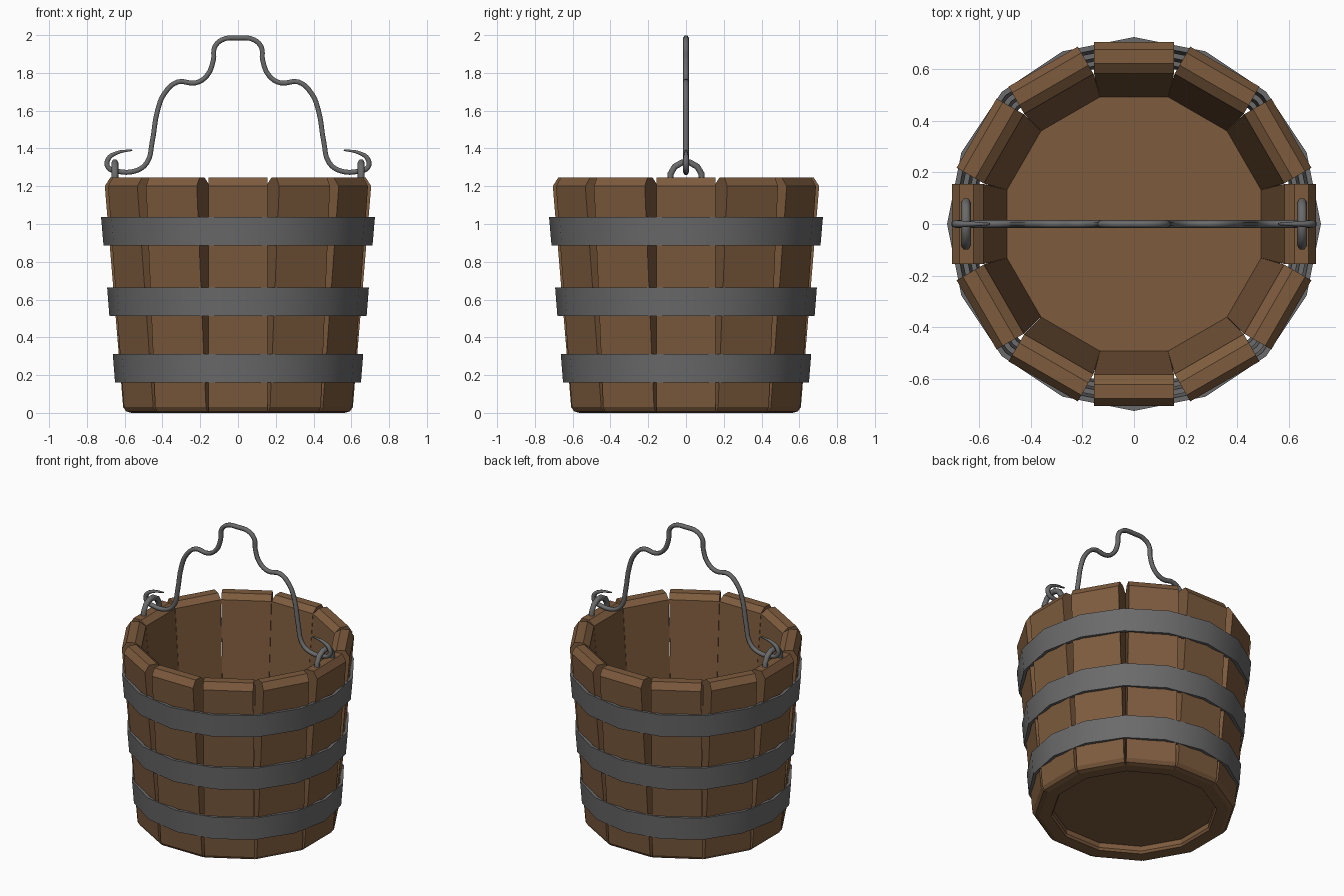
import bpy, bmesh, math
from mathutils import Matrix

if "Cube" in bpy.data.objects:
    bpy.data.objects.remove(bpy.data.objects["Cube"])


def material(name, rgb):
    m = bpy.data.materials.new(name)
    m.diffuse_color = (*rgb, 1)
    m.use_nodes = True
    m.node_tree.nodes["Principled BSDF"].inputs["Base Color"].default_value = m.diffuse_color
    return m


wood = material("brown wood", (0.205, 0.105, 0.047))
iron = material("grey iron", (0.145, 0.145, 0.147))
T15 = math.tan(math.radians(15))


def finish(name, bm, mat, smooth=None):
    bmesh.ops.recalc_face_normals(bm, faces=bm.faces)
    me = bpy.data.meshes.new(name)
    bm.to_mesh(me)
    bm.free()
    me.materials.append(mat)
    ob = bpy.data.objects.new(name, me)
    bpy.context.collection.objects.link(ob)
    if smooth:
        bpy.ops.object.select_all(action='DESELECT')
        ob.select_set(True)
        bpy.context.view_layer.objects.active = ob
        bpy.ops.object.shade_smooth_by_angle(angle=math.radians(smooth))
    return ob


def lathe(bm, profile, n, start=0.0):
    """Closed (radius, z) profile swept round the z axis in n steps."""
    rings = []
    for i in range(n):
        a = start + 2 * math.pi * i / n
        rings.append([bm.verts.new((r * math.cos(a), r * math.sin(a), z)) for r, z in profile])
    k = len(profile)
    for i in range(n):
        p, q = rings[i], rings[(i + 1) % n]
        for j in range(k):
            bm.faces.new((p[j], q[j], q[(j + 1) % k], p[(j + 1) % k]))


# staves: chamfered, outward leaning planks
STAVE = [(0.495, 0.0), (0.565, 0.0), (0.592, 0.008), (0.608, 0.03), (0.705, 1.20),
         (0.677, 1.245), (0.622, 1.245), (0.583, 1.215), (0.486, 0.015)]
for i in range(12):
    bm = bmesh.new()
    sides = []
    for s in (-1, 1):
        sides.append([bm.verts.new((r, s * min(0.155, r * T15), z)) for r, z in STAVE])
    a, b = sides
    bm.faces.new(a)
    bm.faces.new(b)
    for j in range(len(STAVE)):
        k = (j + 1) % len(STAVE)
        bm.faces.new((a[j], a[k], b[k], b[j]))
    bm.transform(Matrix.Rotation(math.radians(30 * i), 4, 'Z'))
    finish(f"stave_{i + 1}", bm, wood)

# floor board: twelve-sided disc set just above the bottom rim
bm = bmesh.new()
bmesh.ops.create_cone(bm, cap_ends=True, segments=12, radius1=0.512, radius2=0.515, depth=0.05,
                      matrix=Matrix.Translation((0, 0, 0.075)) @ Matrix.Rotation(math.radians(15), 4, 'Z'))
finish("floor_board", bm, wood)

# hoops: sixteen-sided tapered bands
for name, z0, z1, r0, r1 in (("hoop_low", 0.16, 0.312, 0.651, 0.663),
                             ("hoop_middle", 0.513, 0.665, 0.681, 0.693),
                             ("hoop_top", 0.885, 1.037, 0.712, 0.725)):
    bm = bmesh.new()
    lathe(bm, [(r0 - 0.02, z0), (r0, z0), (r1, z1), (r1 - 0.02, z1)], 16)
    finish(name, bm, iron, 40)


def tube(name, pts, radius, res, sides):
    """Round wire through (x, y, z, thickness) points."""
    cu = bpy.data.curves.new(name, 'CURVE')
    cu.dimensions = '3D'
    cu.bevel_depth = radius
    cu.bevel_resolution = sides
    cu.resolution_u = res
    cu.use_fill_caps = True
    sp = cu.splines.new('BEZIER')
    sp.bezier_points.add(len(pts) - 1)
    for bp, (x, y, z, w) in zip(sp.bezier_points, pts):
        bp.co = (x, y, z)
        bp.radius = w
        bp.handle_left_type = bp.handle_right_type = 'AUTO'
    cu.materials.append(iron)
    ob = bpy.data.objects.new(name, cu)
    bpy.context.collection.objects.link(ob)
    bpy.ops.object.select_all(action='DESELECT')
    ob.select_set(True)
    bpy.context.view_layer.objects.active = ob
    bpy.ops.object.convert(target='MESH')


# handle: bent wire with hooked, thinning ends
HALF = [(0.56, 1.391, 0.3), (0.64, 1.377, 0.7), (0.688, 1.343, 1), (0.688, 1.30, 1), (0.645, 1.281, 1),
        (0.54, 1.282, 1), (0.482, 1.325, 1), (0.455, 1.43, 1), (0.426, 1.60, 1), (0.39, 1.69, 1),
        (0.32, 1.752, 1), (0.225, 1.747, 1), (0.165, 1.785, 1), (0.13, 1.87, 1), (0.124, 1.935, 1),
        (0.085, 1.975, 1)]
path = [(-x, 0, z, w) for x, z, w in HALF] + [(0, 0, 1.985, 1)]
path += [(x, 0, z, w) for x, z, w in reversed(HALF)]
tube("handle", path, 0.015, 4, 1)

# eyelets: half loops standing on the side staves
for name, s in (("eyelet_left", -1), ("eyelet_right", 1)):
    arc = [(s * 0.652, 0.085 * math.cos(a), 1.243 + 0.085 * math.sin(a), 1)
           for a in (math.radians(-15 + 30 * i) for i in range(8))]
    tube(name, arc, 0.019, 1, 1)
